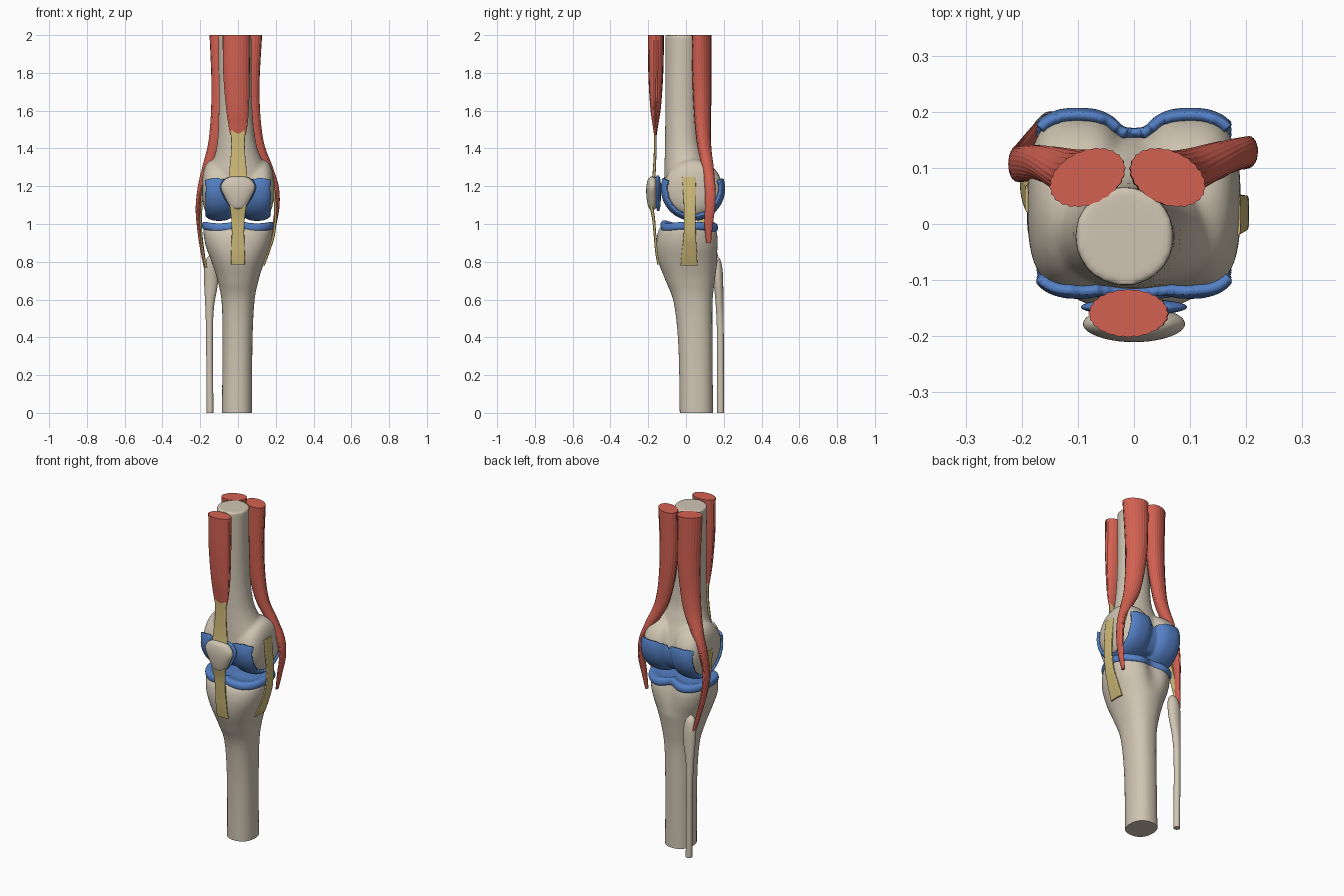
import bpy, bmesh
from math import sin, cos, pi, radians, exp

cube = bpy.data.objects.get("Cube")
if cube:
    bpy.data.objects.remove(cube)


def material(name, rgb):
    m = bpy.data.materials.new(name)
    m.use_nodes = True
    m.diffuse_color = (*rgb, 1)
    bsdf = m.node_tree.nodes["Principled BSDF"]
    bsdf.inputs["Base Color"].default_value = (*rgb, 1)
    bsdf.inputs["Roughness"].default_value = 0.6
    return m


BONE = material("bone", (0.63, 0.56, 0.45))
MUSCLE = material("muscle_red", (0.65, 0.12, 0.085))
CARTILAGE = material("cartilage_blue", (0.09, 0.22, 0.57))
TENDON = material("tendon_yellow", (0.63, 0.50, 0.19))


def finish(name, bm_or_mesh, mat, angle=50):
    if isinstance(bm_or_mesh, bmesh.types.BMesh):
        mesh = bpy.data.meshes.new(name)
        bmesh.ops.recalc_face_normals(bm_or_mesh, faces=bm_or_mesh.faces)
        bm_or_mesh.to_mesh(mesh)
        bm_or_mesh.free()
    else:
        mesh = bm_or_mesh
    mesh.materials.clear()
    mesh.materials.append(mat)
    obj = bpy.data.objects.new(name, mesh)
    bpy.context.collection.objects.link(obj)
    bpy.ops.object.select_all(action='DESELECT')
    obj.select_set(True)
    bpy.context.view_layer.objects.active = obj
    bpy.ops.object.shade_smooth_by_angle(angle=radians(angle))
    return obj


def smooth_rows(rows, steps):
    """Catmull-Rom interpolation between the section rows."""
    out = []
    for i in range(len(rows) - 1):
        a, b, c, d = (rows[min(max(i + k, 0), len(rows) - 1)] for k in (-1, 0, 1, 2))
        for s in range(steps):
            t = s / steps
            out.append([0.5 * (2 * q + (r - p) * t + (2 * p - 5 * q + 4 * r - u) * t * t
                               + (3 * q - p - 3 * r + u) * t ** 3)
                        for p, q, r, u in zip(a, b, c, d)])
    return out + [list(rows[-1])]


def loft(rows, segs=40, power=2.0, flutes=0, ripple=0.025, steps=6, bm=None):
    """Skin horizontal sections given as (z, x, y, radius x, radius y, turn)."""
    bm = bm or bmesh.new()
    rings = []
    for row in smooth_rows(rows, steps):
        z, cx, cy, rx, ry = row[:5]
        turn = radians(row[5]) if len(row) > 5 else 0
        ring = []
        for i in range(segs):
            a = 2 * pi * i / segs
            k = (abs(cos(a)) ** power + abs(sin(a)) ** power) ** (-1 / power)
            k *= 1 + ripple * cos(flutes * a) if flutes else 1
            u, v = rx * k * cos(a), ry * k * sin(a)
            ring.append(bm.verts.new((cx + u * cos(turn) - v * sin(turn),
                                      cy + u * sin(turn) + v * cos(turn), z)))
        rings.append(ring)
    for lo, hi in zip(rings, rings[1:]):
        for i in range(segs):
            j = (i + 1) % segs
            bm.faces.new((lo[i], lo[j], hi[j], hi[i]))
    bm.faces.new(rings[0][::-1])
    bm.faces.new(rings[-1])
    return bm


def wheel(bm, centre, radii):
    """Rounded drum with its axis along x."""
    new = bmesh.ops.create_uvsphere(bm, u_segments=32, v_segments=24, radius=1)["verts"]
    for v in new:
        rho = (v.co.y ** 2 + v.co.z ** 2) ** 0.5
        v.co *= (abs(v.co.x) ** 3 + rho ** 3) ** (-1 / 3)
        v.co = [c + r * q for c, r, q in zip(centre, radii, v.co)]


# Femur: shaft and two rounded condyles fused into one surface
bm = loft([(1.08, 0, .03, .09, .09), (1.13, 0, .025, .15, .125), (1.2, 0, .02, .182, .135),
           (1.27, 0, .01, .165, .125), (1.35, -.003, -.005, .125, .108),
           (1.45, -.008, -.018, .1, .093), (1.65, -.014, -.022, .088, .088),
           (2, -.017, -.022, .088, .088)])
bmesh.ops.recalc_face_normals(bm, faces=bm.faces)
for side in (-1, 1):
    wheel(bm, (side * .1, .037, 1.188), (.09, .155, .156))
raw = finish("femur_raw", bm, BONE)
remesh = raw.modifiers.new("fuse", 'REMESH')
remesh.mode = 'VOXEL'
remesh.voxel_size = .009
relax = raw.modifiers.new("relax", 'SMOOTH')
relax.iterations = 6
bpy.context.view_layer.update()
fused = bpy.data.meshes.new_from_object(raw.evaluated_get(bpy.context.evaluated_depsgraph_get()))
bpy.data.objects.remove(raw)

# Femoral cartilage: a thickened copy of the bearing faces of the condyles
bm = bmesh.new()
bm.from_mesh(fused)


def bearing(f):
    c, n = f.calc_center_median(), f.normal
    top = 1.24 - 3 * (abs(c.x) - .11) ** 2
    return c.z < top and abs(n.x) < .75 and (n.z < -.2 or c.y < -.04 or c.y > .12)


bmesh.ops.delete(bm, geom=[f for f in bm.faces if not bearing(f)], context='FACES')
shell = finish("femoral_cartilage", bm, CARTILAGE)
even = shell.modifiers.new("even_edge", 'SMOOTH')
even.iterations = 4
thick = shell.modifiers.new("thickness", 'SOLIDIFY')
thick.thickness = .016
thick.offset = 1
fused.name = "femur"
finish("femur", fused, BONE)


def shape_plateau(bm):
    """Dish both sides of the joint surface and notch its back."""
    for v in bm.verts:
        w = min(max((v.co.z - .8) / .15, 0), 1)
        x = v.co.x
        v.co.z += w * (1.6 * (abs(x) - .1) ** 2 - .004)
        if v.co.y > .02:
            v.co.y -= w * .03 * exp(-(x / .05) ** 2) * (v.co.y - .02) / .15
    return bm


# Tibia and its cartilage plate
bm = loft([(0, -.005, .055, .08, .088), (.35, -.003, .05, .079, .09), (.58, 0, .038, .086, .102),
           (.7, 0, .022, .108, .13), (.8, 0, .01, .14, .156), (.88, 0, .01, .17, .167),
           (.94, 0, .014, .182, .164), (.975, 0, .018, .178, .15), (.985, 0, .02, .15, .13),
           (.987, 0, .02, .02, .02)], segs=56, power=2.3)
finish("tibia", shape_plateau(bm), BONE)
bm = loft([(.962, 0, .022, .17, .14), (.968, 0, .022, .187, .153), (.985, 0, .022, .191, .157),
           (1.003, 0, .022, .184, .15), (1.007, 0, .022, .16, .13), (.996, 0, .022, .12, .09),
           (.994, 0, .022, .06, .05), (.994, 0, .022, .01, .01)], segs=64, power=2.5, steps=4)
finish("tibial_cartilage", shape_plateau(bm), CARTILAGE)

# Fibula
finish("fibula", loft([(0, -.148, .183, .018, .018), (.4, -.151, .182, .018, .018),
                       (.56, -.15, .178, .023, .02), (.68, -.143, .172, .036, .025),
                       (.76, -.142, .165, .037, .028), (.81, -.142, .158, .028, .024),
                       (.835, -.142, .153, .01, .01)], segs=28), BONE)

# Kneecap and its cartilage backing
finish("patella", loft([(1.076, 0, -.175, .012, .008), (1.09, 0, -.177, .04, .022),
                        (1.14, 0, -.178, .068, .031), (1.195, 0, -.178, .091, .032),
                        (1.235, 0, -.177, .07, .025), (1.25, 0, -.175, .04, .012),
                        (1.252, 0, -.175, .01, .004)]), BONE)
finish("patella_cartilage", loft([(1.07, 0, -.147, .015, .006), (1.1, 0, -.148, .05, .013),
                                  (1.15, 0, -.148, .08, .015), (1.2, 0, -.148, .095, .015),
                                  (1.24, 0, -.149, .07, .013), (1.257, 0, -.15, .02, .005)]), CARTILAGE)

# Muscles, lightly fluted along their length
muscles = {
    "front_thigh_muscle": [(1.47, 0, -.162, .04, .007), (1.52, 0, -.162, .049, .014),
                           (1.62, -.003, -.161, .06, .028), (1.8, -.008, -.16, .069, .039),
                           (2, -.01, -.159, .07, .042)],
    "outer_hamstring": [(.76, -.172, .17, .007, .013, 0), (.85, -.187, .145, .01, .02, 0),
                        (.95, -.201, .123, .012, .025, 0), (1.08, -.21, .107, .014, .03, 0),
                        (1.2, -.192, .108, .02, .032, 5), (1.3, -.157, .107, .032, .032, 15),
                        (1.45, -.106, .093, .05, .036, 25), (1.7, -.08, .085, .062, .045, 25),
                        (2, -.083, .083, .07, .047, 25)],
    "inner_hamstring": [(.9, .176, .12, .006, .012, 0), (1, .194, .12, .01, .022, 0),
                        (1.1, .206, .128, .014, .027, 0), (1.2, .195, .127, .02, .028, -5),
                        (1.3, .152, .115, .032, .031, -15), (1.45, .088, .093, .046, .036, -25),
                        (1.7, .055, .085, .06, .045, -25), (2, .06, .083, .07, .047, -25)],
}
for name, rows in muscles.items():
    finish(name, loft(rows, segs=96, flutes=24, ripple=.018, steps=7), MUSCLE)

# Tendons and side ligaments: flat straps
straps = {
    "thigh_tendon": [(1.22, 0, -.175, .052, .009), (1.28, 0, -.168, .046, .008),
                     (1.4, 0, -.163, .036, .007), (1.52, 0, -.163, .038, .008)],
    "kneecap_tendon": [(.785, 0, -.142, .036, .01), (.85, 0, -.155, .036, .008),
                       (.95, 0, -.165, .033, .007), (1.03, 0, -.172, .036, .008),
                       (1.1, 0, -.185, .045, .01)],
    "inner_ligament": [(.78, .134, .016, .007, .045), (.86, .164, .018, .007, .039),
                       (.95, .19, .02, .007, .032), (1.08, .198, .02, .007, .031),
                       (1.25, .183, .016, .007, .036)],
    "outer_ligament": [(.77, -.17, .16, .007, .018), (.87, -.188, .13, .006, .018),
                       (1, -.197, .085, .006, .02), (1.1, -.194, .06, .006, .022),
                       (1.2, -.188, .045, .006, .024)],
}
for name, rows in straps.items():
    finish(name, loft(rows, segs=32, power=5), TENDON)
